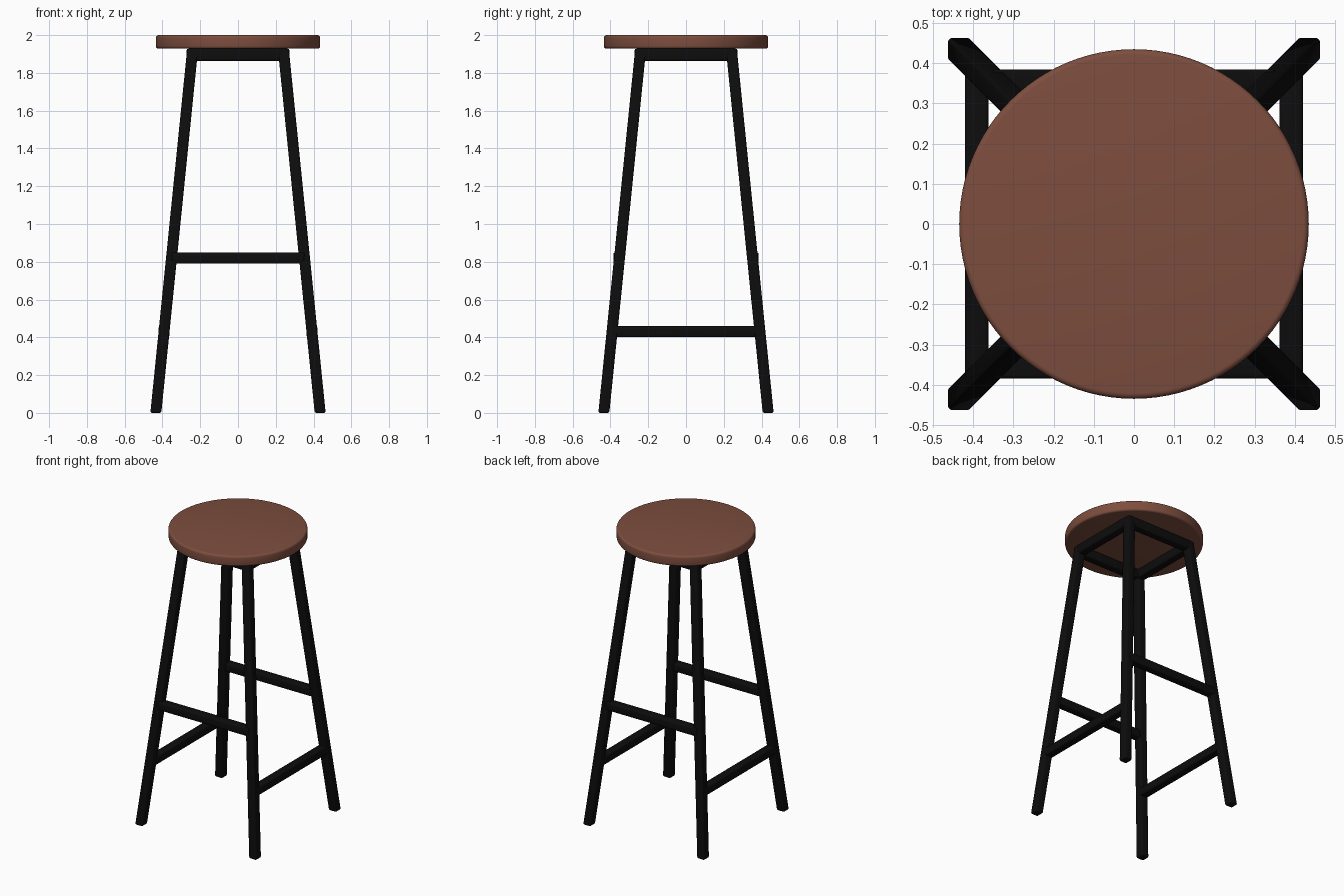
import bpy
import bmesh
from mathutils import Vector

if "Cube" in bpy.data.objects:
    bpy.data.objects.remove(bpy.data.objects["Cube"], do_unlink=True)

TUBE = 0.058            # width of the square tube
FOOT, TOP = 0.435, 0.24  # leg centre offset at the floor and under the seat
SEAT_BASE = 1.928


def material(name, color):
    mat = bpy.data.materials.new(name)
    mat.use_nodes = True
    mat.diffuse_color = color
    bsdf = mat.node_tree.nodes["Principled BSDF"]
    bsdf.inputs["Base Color"].default_value = color
    bsdf.inputs["Roughness"].default_value = 0.6
    return mat


BLACK = material("black_metal", (0.004, 0.004, 0.004, 1))
BROWN = material("brown_wood", (0.205, 0.075, 0.048, 1))


def finish(bm, name, mat, bevel, segments):
    mesh = bpy.data.meshes.new(name)
    bm.to_mesh(mesh)
    bm.free()
    mesh.materials.append(mat)
    obj = bpy.data.objects.new(name, mesh)
    bpy.context.collection.objects.link(obj)
    mod = obj.modifiers.new("rounded_edges", "BEVEL")
    mod.width, mod.segments = bevel, segments
    mod.limit_method = "ANGLE"
    bpy.ops.object.select_all(action="DESELECT")
    obj.select_set(True)
    bpy.context.view_layer.objects.active = obj
    bpy.ops.object.modifier_apply(modifier=mod.name)
    bpy.ops.object.shade_smooth_by_angle()
    return obj


def box(name, center, size):
    bm = bmesh.new()
    bmesh.ops.create_cube(bm, size=1)
    for v in bm.verts:
        v.co = Vector(center) + v.co * Vector(size)
    finish(bm, name, BLACK, 0.01, 3)


def leg_offset(z):
    return FOOT + (TOP - FOOT) * z / SEAT_BASE


def leg(name, sx, sy):
    # square tube sheared towards the seat
    bm = bmesh.new()
    bmesh.ops.create_cube(bm, size=1)
    for v in bm.verts:
        z = (v.co.z + 0.5) * SEAT_BASE
        r = leg_offset(z)
        v.co = (v.co.x * TUBE + sx * r, v.co.y * TUBE + sy * r, z)
    finish(bm, name, BLACK, 0.01, 3)


# Four splayed legs
for sy, end in ((-1, "front"), (1, "back")):
    for sx, side in ((-1, "right"), (1, "left")):
        leg(f"{end}_{side}_leg", sx, sy)

# Stretchers: high pair front and back, low pair on the sides
HIGH, LOW = 0.82, 0.43
for s, end, side in ((-1, "front", "right"), (1, "back", "left")):
    r = leg_offset(HIGH)
    box(f"{end}_stretcher", (0, s * (r + 0.004), HIGH), (2 * r, TUBE, TUBE))
    r = leg_offset(LOW)
    box(f"{side}_stretcher", (s * r, 0, LOW), (TUBE, 2 * r, TUBE))

# Square frame below the seat
z = SEAT_BASE - 0.032
r = leg_offset(z)
for s, end, side in ((-1, "front", "right"), (1, "back", "left")):
    box(f"{end}_seat_rail", (0, s * r, z), (2 * r, TUBE, 0.064))
    box(f"{side}_seat_rail", (s * r, 0, z), (TUBE, 2 * r, 0.064))

# Round seat with softened rims
bm = bmesh.new()
bmesh.ops.create_cone(bm, cap_ends=True, segments=96, radius1=0.435, radius2=0.435, depth=2 - SEAT_BASE)
bmesh.ops.translate(bm, verts=bm.verts, vec=(0, 0, (2 + SEAT_BASE) / 2))
finish(bm, "seat", BROWN, 0.014, 4)
